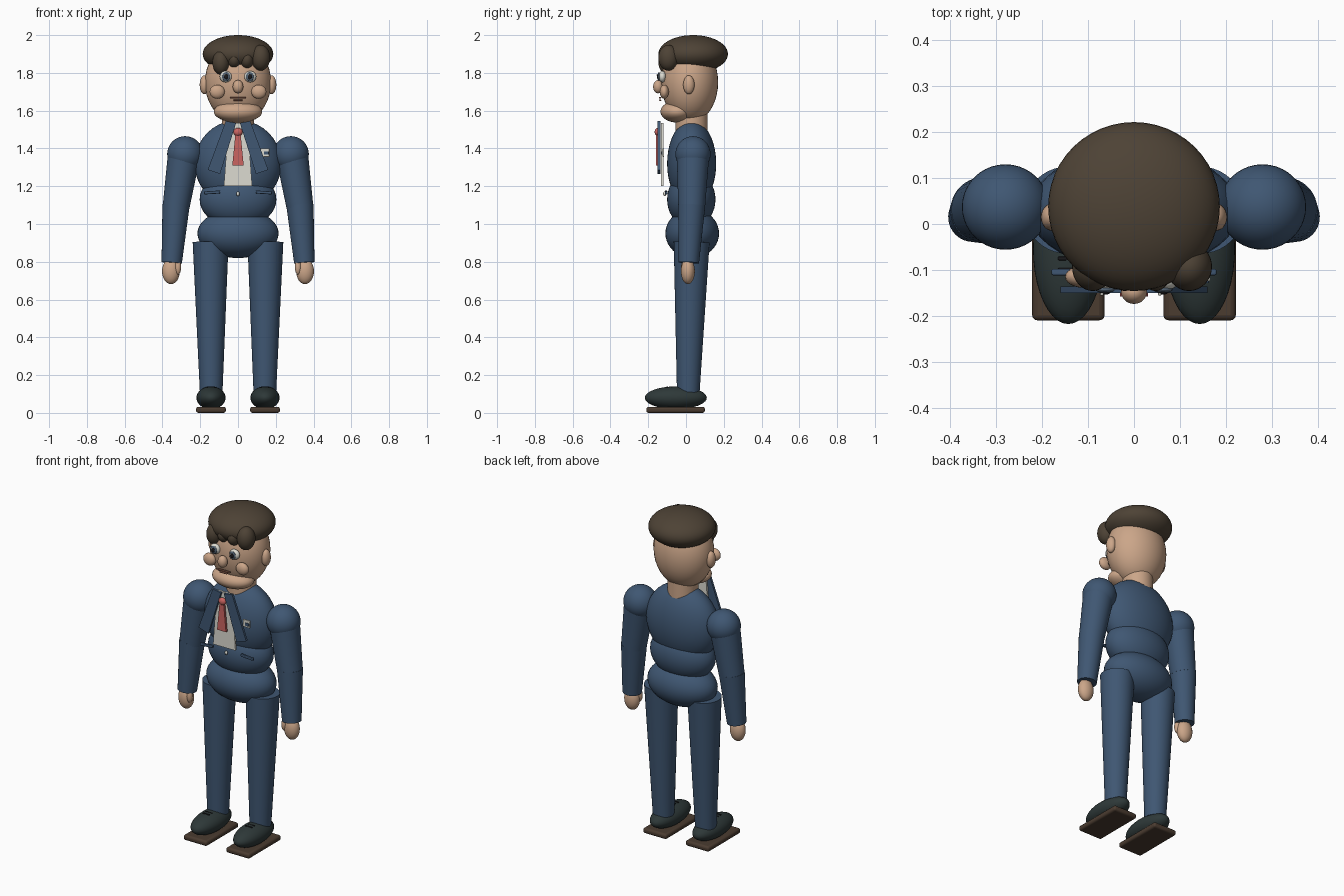
import bpy, bmesh, math
from mathutils import Vector

if "Cube" in bpy.data.objects:
    bpy.data.objects.remove(bpy.data.objects["Cube"])


def material(name, r, g, b):
    m = bpy.data.materials.new(name)
    m.use_nodes = True
    m.diffuse_color = (r, g, b, 1)
    bsdf = m.node_tree.nodes["Principled BSDF"]
    bsdf.inputs["Base Color"].default_value = (r, g, b, 1)
    bsdf.inputs["Roughness"].default_value = 0.7
    return m


suit = material("navy suit", .05, .095, .17)
skin = material("skin", .6, .38, .25)
hair = material("dark brown hair", .075, .055, .036)
leather = material("shoe leather", .027, .04, .04)
sole_mat = material("sole brown", .07, .045, .03)
tie_mat = material("tie red", .6, .13, .12)
cloth = material("shirt white", .72, .71, .64)
iris_mat = material("iris grey", .09, .13, .18)
black = material("pupil black", .01, .01, .012)
lip = material("lip brown", .33, .14, .09)


def finish(obj, name, mat, angle=40):
    obj.name = name
    obj.data.materials.append(mat)
    bpy.ops.object.select_all(action="DESELECT")
    obj.select_set(True)
    bpy.context.view_layer.objects.active = obj
    bpy.ops.object.shade_smooth_by_angle(angle=math.radians(angle))
    return obj


def ball(name, mat, loc, radii, seg=40):
    bpy.ops.mesh.primitive_uv_sphere_add(segments=seg, ring_count=seg // 2, location=loc)
    obj = bpy.context.object
    obj.scale = radii
    bpy.ops.object.transform_apply(location=False, rotation=False, scale=True)
    return finish(obj, name, mat)


def limb(name, mat, a, b, ra, rb):
    # tapered cylinder running from a to b
    a, b = Vector(a), Vector(b)
    d = b - a
    bpy.ops.mesh.primitive_cone_add(vertices=40, radius1=ra, radius2=rb, depth=d.length,
                                    location=(a + b) / 2)
    obj = bpy.context.object
    obj.rotation_euler = d.to_track_quat("Z", "Y").to_euler()
    return finish(obj, name, mat)


def box(name, mat, loc, size, bevel=0.0, tilt=0.0):
    bpy.ops.mesh.primitive_cube_add(size=1, location=loc)
    obj = bpy.context.object
    obj.scale = size
    bpy.ops.object.transform_apply(location=False, rotation=False, scale=True)
    obj.rotation_euler.y = tilt
    if bevel:
        mod = obj.modifiers.new("bevel", "BEVEL")
        mod.width, mod.segments = bevel, 3
    return finish(obj, name, mat)


def plate(name, mat, outline, y, thick):
    # flat x-z outline facing the front, extruded backwards
    bm = bmesh.new()
    face = bm.faces.new([bm.verts.new((x, y, z)) for x, z in outline])
    ext = bmesh.ops.extrude_face_region(bm, geom=[face])
    bmesh.ops.translate(bm, vec=(0, thick, 0),
                        verts=[v for v in ext["geom"] if isinstance(v, bmesh.types.BMVert)])
    bmesh.ops.recalc_face_normals(bm, faces=bm.faces)
    mesh = bpy.data.meshes.new(name)
    bm.to_mesh(mesh)
    bm.free()
    obj = bpy.data.objects.new(name, mesh)
    bpy.context.collection.objects.link(obj)
    return finish(obj, name, mat, 20)


# Torso
ball("chest", suit, (0, .03, 1.32), (.23, .13, .23))
ball("waist", suit, (0, .028, 1.13), (.203, .128, .15))
ball("hips", suit, (0, .033, .95), (.215, .142, .13))

# Head
limb("neck", skin, (0, .03, 1.48), (0, .03, 1.62), .085, .085)
ball("head", skin, (0, .02, 1.75), (.175, .15, .215))
ball("jaw", skin, (0, -.045, 1.595), (.128, .09, .058))
ball("nose", skin, (0, -.148, 1.727), (.028, .026, .035))
box("upper_lip", lip, (0, -.137, 1.668), (.085, .012, .008), .003)
box("lower_lip", lip, (0, -.137, 1.656), (.05, .012, .008), .003)

# Hair with a fringe of curls
ball("hair_cap", hair, (0, .038, 1.9), (.187, .184, .1), 48)
for i, (x, z, rx, rz) in enumerate([(-.09, 1.855, .045, .065), (-.02, 1.87, .037, .045),
                                    (.047, 1.87, .037, .048), (.12, 1.88, .05, .068)]):
    ball(f"fringe_curl_{i + 1}", hair, (x, -.093, z), (rx, .053, rz), 32)

# Shirt, tie and front button
plate("shirt_front", cloth, [(-.075, 1.2), (.075, 1.2), (.05, 1.535), (-.05, 1.535)], -.132, .012)
plate("tie", tie_mat, [(-.03, 1.31), (.03, 1.31), (.014, 1.475), (-.014, 1.475)], -.158, .014)
ball("tie_knot", tie_mat, (0, -.15, 1.487), (.024, .016, .022), 24)
ball("jacket_button", cloth, (0, -.113, 1.16), (.009, .008, .012), 16)

# Breast pocket with folded cloth
box("pocket_cloth", cloth, (.143, -.12, 1.378), (.046, .009, .044), .002)
box("pocket_welt", suit, (.15, -.126, 1.376), (.026, .006, .018), .002)

# Paired parts
for side, s in (("left", 1), ("right", -1)):
    # face
    ball(f"{side}_ear", skin, (s * .178, .015, 1.737), (.025, .03, .05), 24)
    ball(f"{side}_cheek", skin, (s * .11, -.115, 1.7), (.04, .024, .037), 24)
    ball(f"{side}_eye", cloth, (s * .065, -.125, 1.78), (.032, .02, .03), 24)
    ball(f"{side}_iris", iris_mat, (s * .063, -.143, 1.78), (.021, .007, .024), 24)
    ball(f"{side}_pupil", black, (s * .063, -.149, 1.78), (.011, .005, .014), 16)
    ball(f"{side}_eye_glint", cloth, (s * .063 - .007, -.153, 1.789), (.004, .003, .004), 12)
    # jacket
    lapel = [(s * .01, 1.535), (s * .065, 1.545), (s * .16, 1.287), (s * .095, 1.265)]
    plate(f"{side}_lapel", suit, lapel, -.15, .014)
    box(f"{side}_pocket_flap", suit, (s * .137, -.105, 1.167), (.085, .014, .016), .004, s * .06)
    # arm
    ball(f"{side}_shoulder", suit, (s * .28, .037, 1.37), (.095, .093, .095))
    limb(f"{side}_upper_arm", suit, (s * .285, .037, 1.37), (s * .328, .03, 1.09), .086, .071)
    ball(f"{side}_elbow", suit, (s * .328, .03, 1.09), (.07, .07, .07))
    limb(f"{side}_forearm", suit, (s * .328, .03, 1.1), (s * .351, .015, .795), .072, .054)
    ball(f"{side}_hand", skin, (s * .355, .01, .75), (.047, .037, .068), 32)
    ball(f"{side}_thumb", skin, (s * .318, -.008, .772), (.017, .018, .04), 24)
    # leg and shoe
    limb(f"{side}_leg", suit, (s * .145, .03, .905), (s * .142, .012, .11), .095, .06)
    ball(f"{side}_shoe", leather, (s * .143, -.054, .08), (.077, .164, .06))
    box(f"{side}_sole", sole_mat, (s * .143, -.055, .016), (.158, .31, .032), .012)
    for y in (-.1, -.075):
        box(f"{side}_lace", black, (s * .143, y, .138), (.045, .008, .006), .002)
